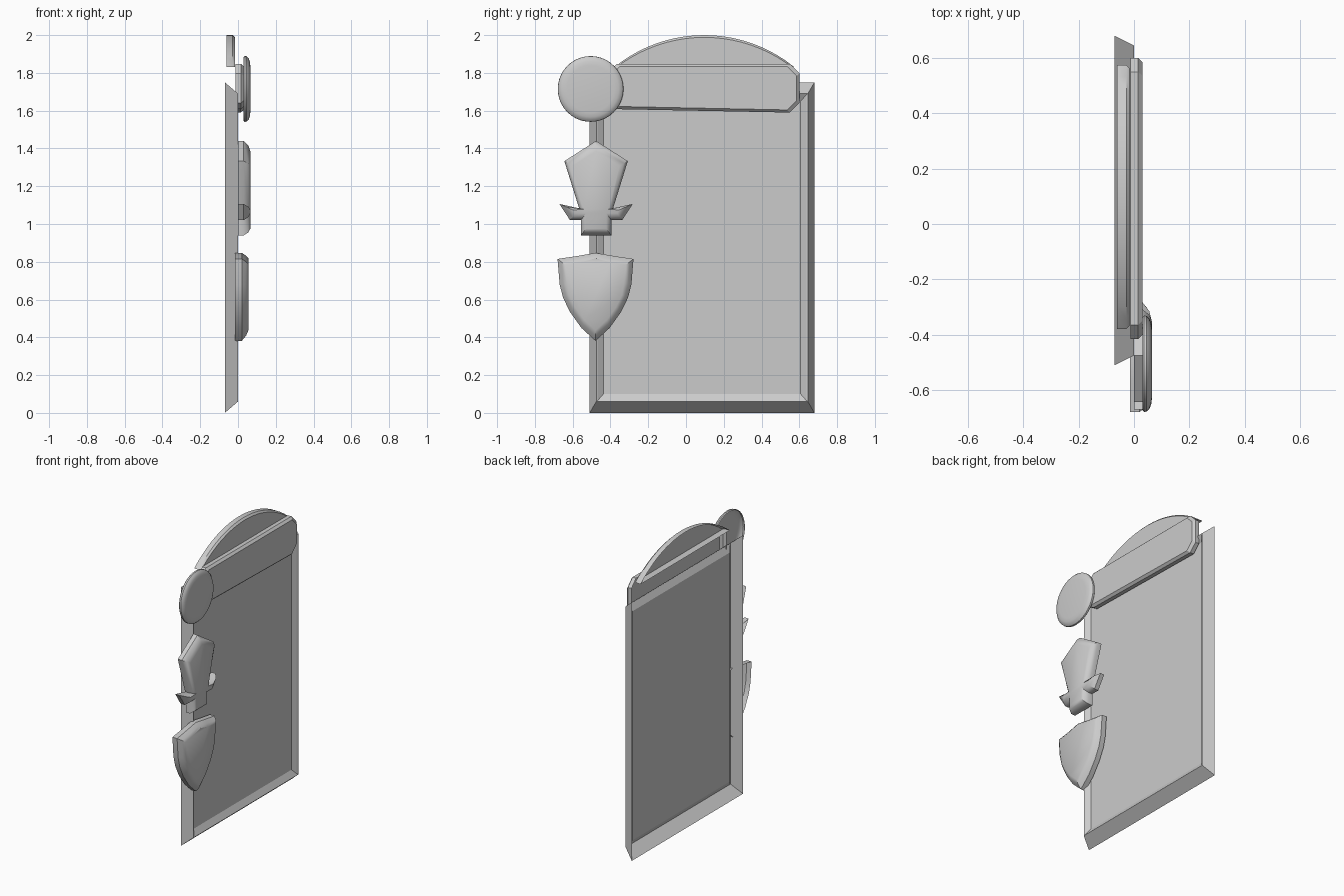
import bpy, bmesh, math

if "Cube" in bpy.data.objects:
    bpy.data.objects.remove(bpy.data.objects["Cube"])


def shell(name, rings, smooth=False):
    """Open-backed relief facing +x: rings are (x, outline), outlines run counter-clockwise in (y, z)."""
    bm = bmesh.new()
    loops = [[bm.verts.new((x, y, z)) for y, z in pts] for x, pts in rings]
    n = len(loops[0])
    for a, b in zip(loops, loops[1:]):
        for i in range(n):
            j = (i + 1) % n
            bm.faces.new((a[i], a[j], b[j], b[i]))
    bm.faces.new(loops[-1])
    me = bpy.data.meshes.new(name)
    bm.to_mesh(me)
    bm.free()
    ob = bpy.data.objects.new(name, me)
    bpy.context.collection.objects.link(ob)
    if smooth:
        bpy.ops.object.select_all(action='DESELECT')
        bpy.context.view_layer.objects.active = ob
        ob.select_set(True)
        bpy.ops.object.shade_smooth_by_angle(angle=math.radians(35))
    return ob


def mirrored(half, cy):
    """Half outline from bottom to top on the +y side; points on the axis are not doubled."""
    left = [(-y, z) for y, z in reversed(half) if y > 0]
    return [(cy + y, z) for y, z in half + left]


def mix(a, b, t):
    return [(p[0] + (q[0] - p[0]) * t, p[1] + (q[1] - p[1]) * t) for p, q in zip(a, b)]


def rect(d, e):
    """Frame rectangle inset by d at the sides and e at top and bottom."""
    return [(-0.51 + d, e), (0.68 - d, e), (0.68 - d, 1.75 - e), (-0.51 + d, 1.75 - e)]


# Bevelled frame with recessed board
shell("board_frame", [(-0.07, rect(0, 0)), (0.0, rect(0.035, 0.06)),
                      (-0.005, rect(0.045, 0.068)), (-0.025, rect(0.073, 0.1))])


# Header plate with clipped corners
def plate(d):
    c = 0.05
    y0, y1, z0, z1 = -0.415 + d, 0.6 - d, 1.59 + d, 1.848 - d
    return [(y0 + c, z0 + 0.018), (y1 - c, z0), (y1, z0 + c), (y1, z1 - c),
            (y1 - c, z1), (y0 + c, z1), (y0, z1 - c), (y0, z0 + c)]


shell("header_plate", [(-0.012, plate(0)), (0.015, plate(0)), (0.03, plate(0.014))])


# Arched crest behind the plate
def arch(d):
    half, rise, base = 0.477 - d, 0.17 - d, 1.83
    r = (half * half + rise * rise) / (2 * rise)
    a = math.asin(half / r)
    angles = [a - 2 * a * i / 20 for i in range(21)]
    return [(0.097 + r * math.sin(t), base + rise - r + r * math.cos(t)) for t in angles]


shell("arched_crest", [(-0.062, arch(0)), (-0.028, arch(0)), (-0.016, arch(0.012))], True)


# Round medallion
def circle(r, n=40):
    return [(-0.505 + r * math.cos(2 * math.pi * i / n), 1.715 + r * math.sin(2 * math.pi * i / n))
            for i in range(n)]


shell("round_medallion", [(0.03, circle(0.168)), (0.036, circle(0.174)), (0.046, circle(0.173)),
                          (0.056, circle(0.163)), (0.062, circle(0.148)), (0.065, circle(0.125))], True)

# Winged torch-like emblem
outer = mirrored([(0.081, 0.94), (0.081, 1.02), (0.138, 1.02), (0.194, 1.106),
                  (0.09, 1.083), (0.168, 1.333), (0, 1.44)], -0.476)
inner = mirrored([(0.053, 0.975), (0.053, 1.057), (0.112, 1.057), (0.122, 1.074),
                  (0.066, 1.078), (0.124, 1.307), (0, 1.386)], -0.476)
# bottom-left corner pairs with the bottom-right one through the closing edge
shell("winged_emblem", [(0.0, outer), (0.03, outer), (0.055, mix(outer, inner, 0.45)),
                        (0.065, inner)], True)

# Shield emblem
outer = mirrored([(0, 0.381), (0.075, 0.45), (0.135, 0.534), (0.172, 0.61), (0.19, 0.68),
                  (0.201, 0.815), (0.1, 0.83), (0, 0.847)], -0.479)
inner = mirrored([(0, 0.437), (0.06, 0.492), (0.108, 0.56), (0.14, 0.625), (0.154, 0.685),
                  (0.162, 0.785), (0.08, 0.797), (0, 0.818)], -0.479)
shell("shield_emblem", [(-0.015, outer), (0.02, outer), (0.043, mix(outer, inner, 0.5)),
                        (0.055, inner)], True)
